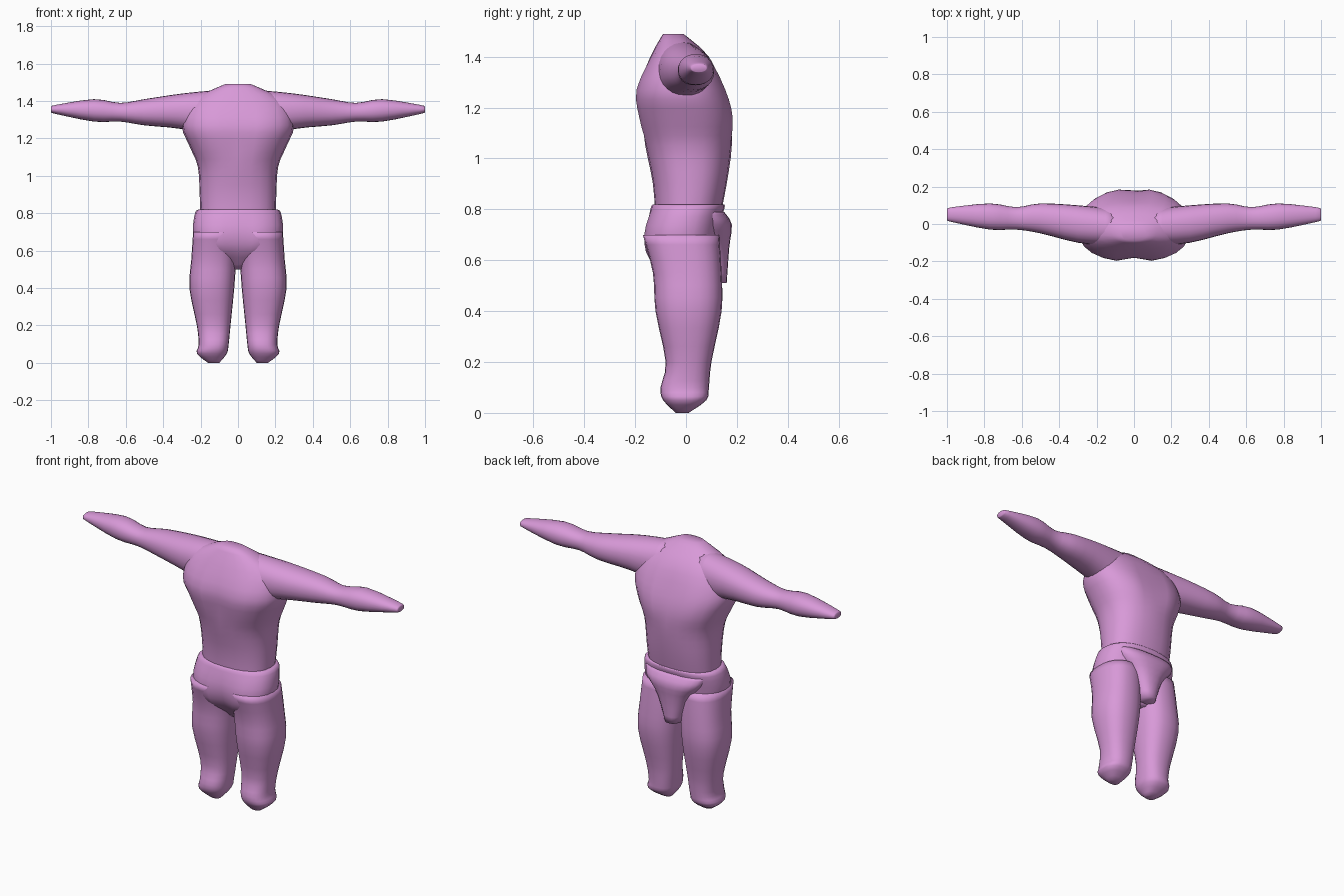
import bpy, bmesh
from math import cos, sin, tau, exp
from mathutils import Vector

if "Cube" in bpy.data.objects:
    bpy.data.objects.remove(bpy.data.objects["Cube"])

skin = bpy.data.materials.new("pink_lilac")
skin.use_nodes = True
colour = (0.69, 0.32, 0.69, 1)
skin.diffuse_color = colour
skin.node_tree.nodes["Principled BSDF"].inputs["Base Color"].default_value = colour


def ring(at, low, high, half, middle=0, groove=0):
    """Cross-section: position along the part, extents in depth, half width."""
    return Vector((at, low, high, half, middle, groove))


def upright(height, back, front, half, middle=0, groove=0):
    return ring(height, -back, front, half, middle, groove)


def smooth_between(keys, steps=3):
    """Pass a spline through the key cross-sections."""
    result = []
    last = len(keys) - 1
    for i in range(last):
        start, end = keys[i], keys[i + 1]
        leave = (end - keys[max(i - 1, 0)]) / 2
        arrive = (keys[min(i + 2, last)] - start) / 2
        for step in range(steps):
            t = step / steps
            ease = t * t * (3 - 2 * t)
            bend = leave * t * (1 - t) ** 2 - arrive * t * t * (1 - t)
            result.append(start.lerp(end, ease) + bend)
    return result + [keys[last]]


def rounded(value, boxiness):
    """Turn a circle coordinate into one of a rounded box."""
    size = abs(value) ** (2 / boxiness)
    return size if value > 0 else -size


def loft(name, keys, sideways=False, mirror=1, boxiness=2.4, sides=24):
    """Skin the cross-sections, standing up or pointing sideways."""
    bm = bmesh.new()
    loops = []
    for at, low, high, half, middle, groove in smooth_between(keys):
        loop = []
        for i in range(sides):
            angle = tau * i / sides
            across = middle + half * rounded(cos(angle), boxiness)
            depth = (low + high) / 2 + (high - low) / 2 * rounded(sin(angle), boxiness)
            depth -= groove * sin(angle) * exp(-(across / 0.05) ** 2)
            x, y, z = (at, across, depth) if sideways else (across, depth, at)
            loop.append(bm.verts.new((x * mirror, y, z)))
        loops.append(loop)
    for lower, upper in zip(loops, loops[1:]):
        for i in range(sides):
            j = (i + 1) % sides
            bm.faces.new((lower[i], lower[j], upper[j], upper[i]))
    bm.faces.new(loops[0])
    bm.faces.new(loops[-1])
    bmesh.ops.recalc_face_normals(bm, faces=bm.faces)
    mesh = bpy.data.meshes.new(name)
    bm.to_mesh(mesh)
    bm.free()
    for face in mesh.polygons:
        face.use_smooth = True
    mesh.materials.append(skin)
    bpy.context.collection.objects.link(bpy.data.objects.new(name, mesh))


# Torso, from the waist up to the closed neck
loft("torso", [
    upright(height=.75, back=.12, front=.13, half=.2),
    upright(height=.9, back=.13, front=.16, half=.205),
    upright(height=1.05, back=.16, front=.18, half=.215),
    upright(height=1.16, back=.19, front=.19, half=.26, groove=.02),
    upright(height=1.27, back=.2, front=.16, half=.3, groove=.02),
    upright(height=1.4, back=.14, front=.09, half=.25),
    upright(height=1.49, back=.09, front=-.01, half=.07),
])

# Hips, with the waist edge and the cleft at the rear
loft("hips", [
    upright(height=.5, back=.04, front=.08, half=.04),
    upright(height=.6, back=.15, front=.12, half=.2, groove=.03),
    upright(height=.7, back=.17, front=.13, half=.24, groove=.02),
    upright(height=.8, back=.14, front=.15, half=.23),
    upright(height=.82, back=.13, front=.15, half=.21),
])

# Front panel over the groin
loft("groin_panel", [
    upright(height=.51, back=0, front=.16, half=.05),
    upright(height=.65, back=0, front=.17, half=.1),
    upright(height=.74, back=0, front=.18, half=.17),
    upright(height=.79, back=0, front=.15, half=.19),
])

for label, mirror in (("left", 1), ("right", -1)):
    # Arm, from inside the shoulder to the tapered wrist
    loft(label + "_arm", [
        ring(at=.1, low=1.2, high=1.46, half=.1, middle=-.02),
        ring(at=.3, low=1.25, high=1.44, half=.1),
        ring(at=.5, low=1.27, high=1.41, half=.08, middle=.03),
        ring(at=.63, low=1.29, high=1.39, half=.06, middle=.03),
        ring(at=.77, low=1.29, high=1.41, half=.07, middle=.04),
        ring(at=.97, low=1.33, high=1.38, half=.04, middle=.05),
        ring(at=1, low=1.34, high=1.37, half=.03, middle=.05),
    ], sideways=True, mirror=mirror, boxiness=2.2)

    # Leg, from the rounded stump up into the hips
    loft(label + "_leg", [
        upright(height=0, back=.04, front=.01, half=.03, middle=.13),
        upright(height=.05, back=.09, front=.08, half=.08, middle=.14),
        upright(height=.1, back=.1, front=.09, half=.08, middle=.13),
        upright(height=.2, back=.08, front=.1, half=.09, middle=.13),
        upright(height=.4, back=.12, front=.14, half=.12, middle=.14),
        upright(height=.55, back=.13, front=.14, half=.12, middle=.13),
        upright(height=.7, back=.17, front=.13, half=.12, middle=.12),
    ], mirror=mirror)
